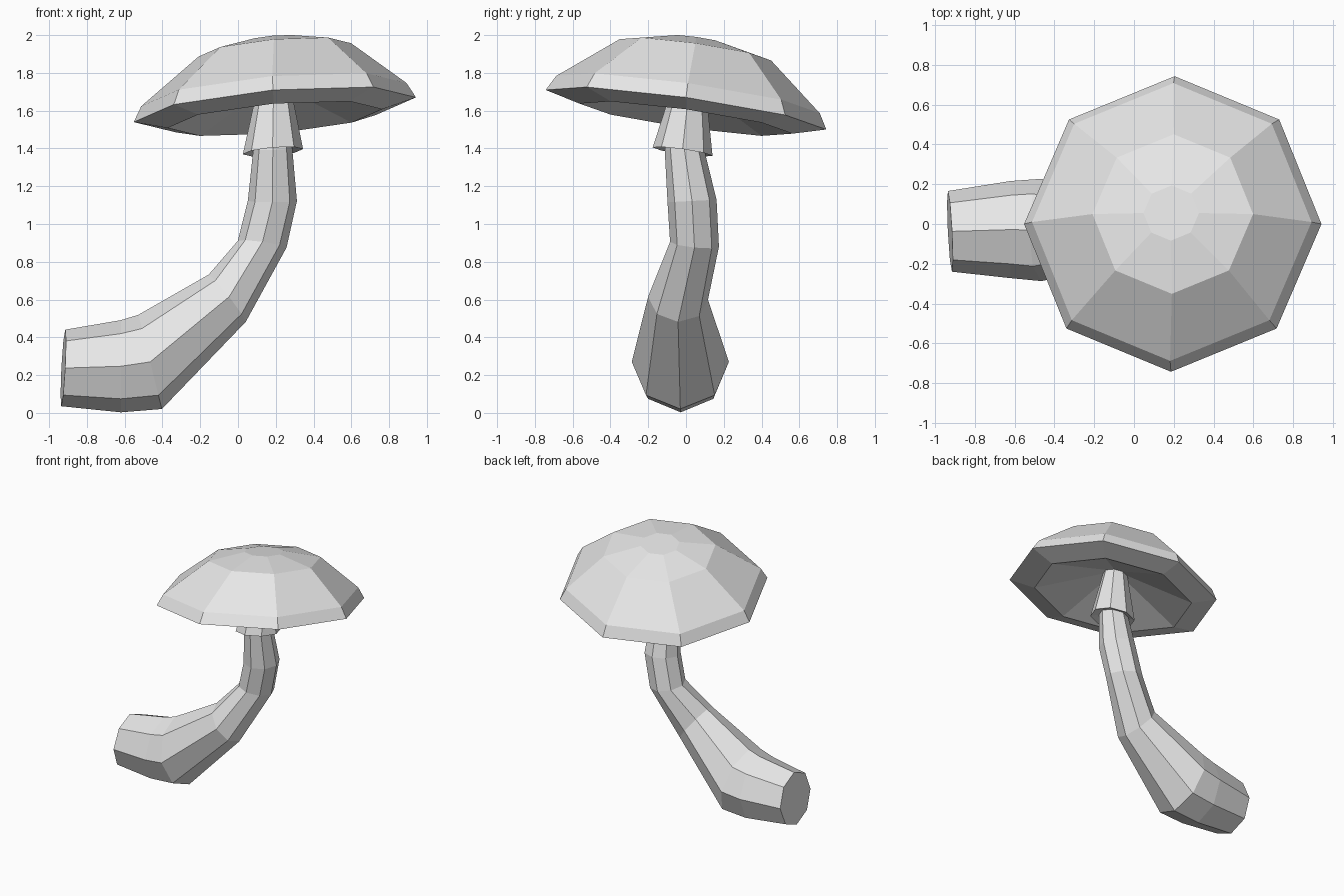
import bpy, bmesh
from math import cos, sin, radians, tau
from mathutils import Vector

SIDES = 8

cube = bpy.data.objects.get("Cube")
if cube:
    bpy.data.objects.remove(cube, do_unlink=True)

grey = bpy.data.materials.new("pale grey")
grey.use_nodes = True
grey.diffuse_color = (0.8, 0.8, 0.8, 1)
grey.node_tree.nodes["Principled BSDF"].inputs["Base Color"].default_value = (0.8, 0.8, 0.8, 1)


def loft(name, rings):
    """Join octagonal rings, each (centre, radius, normal), into a closed flat-shaded body."""
    bm = bmesh.new()
    loops = []
    for centre, radius, normal in rings:
        n = Vector(normal).normalized()
        u = Vector((0, 1, 0)).cross(n).normalized()
        v = n.cross(u)
        angles = [tau * i / SIDES for i in range(SIDES)]
        loops.append([bm.verts.new(Vector(centre) + radius * (cos(a) * u + sin(a) * v))
                      for a in angles])
    for low, high in zip(loops, loops[1:]):
        for i in range(SIDES):
            j = (i + 1) % SIDES
            bm.faces.new((low[i], low[j], high[j], high[i]))
    bm.faces.new(loops[0])
    bm.faces.new(loops[-1])
    bmesh.ops.recalc_face_normals(bm, faces=bm.faces)
    mesh = bpy.data.meshes.new(name)
    bm.to_mesh(mesh)
    bm.free()
    mesh.materials.append(grey)
    obj = bpy.data.objects.new(name, mesh)
    bpy.context.collection.objects.link(obj)
    return obj


# Cap: hollow underside, lip, bevelled rim and flattened dome, all tilted together
tilt = (-0.0875, 0.142, 1)
loft("cap", [(c, r, tilt) for c, r in (
    ((0.19, 0.02, 1.72), 0.09),
    ((0.195, 0, 1.558), 0.57),
    ((0.195, 0, 1.605), 0.75),
    ((0.19, 0.01, 1.685), 0.705),
    ((0.195, 0.05, 1.922), 0.405),
    ((0.187, 0.055, 1.978), 0.14),
)])

# Collar: flared skirt below the cap
loft("collar", [(c, r, tilt) for c, r in (
    ((0.185, -0.018, 1.4), 0.1),
    ((0.185, -0.018, 1.383), 0.16),
    ((0.19, 0.02, 1.74), 0.085),
)])

# Stem: thick foot lying sideways, curving up to the collar (pitch in degrees, sideways lean)
stem = (
    ((-0.925, -0.037, 0.238), 0.203, -3, 0.05),
    ((-0.62, -0.028, 0.247), 0.244, 0, 0),
    ((-0.465, -0.03, 0.27), 0.257, 14, 0),
    ((-0.057, -0.042, 0.607), 0.159, 38, 0.08),
    ((0.128, 0.045, 0.893), 0.13, 82, 0.1),
    ((0.182, 0.032, 1.122), 0.13, 90, -0.05),
    ((0.184, -0.01, 1.4), 0.103, 92, -0.08),
    ((0.187, 0, 1.55), 0.09, 92, 0),
)
loft("stem", [(c, r, (cos(radians(p)), lean, sin(radians(p)))) for c, r, p, lean in stem])
